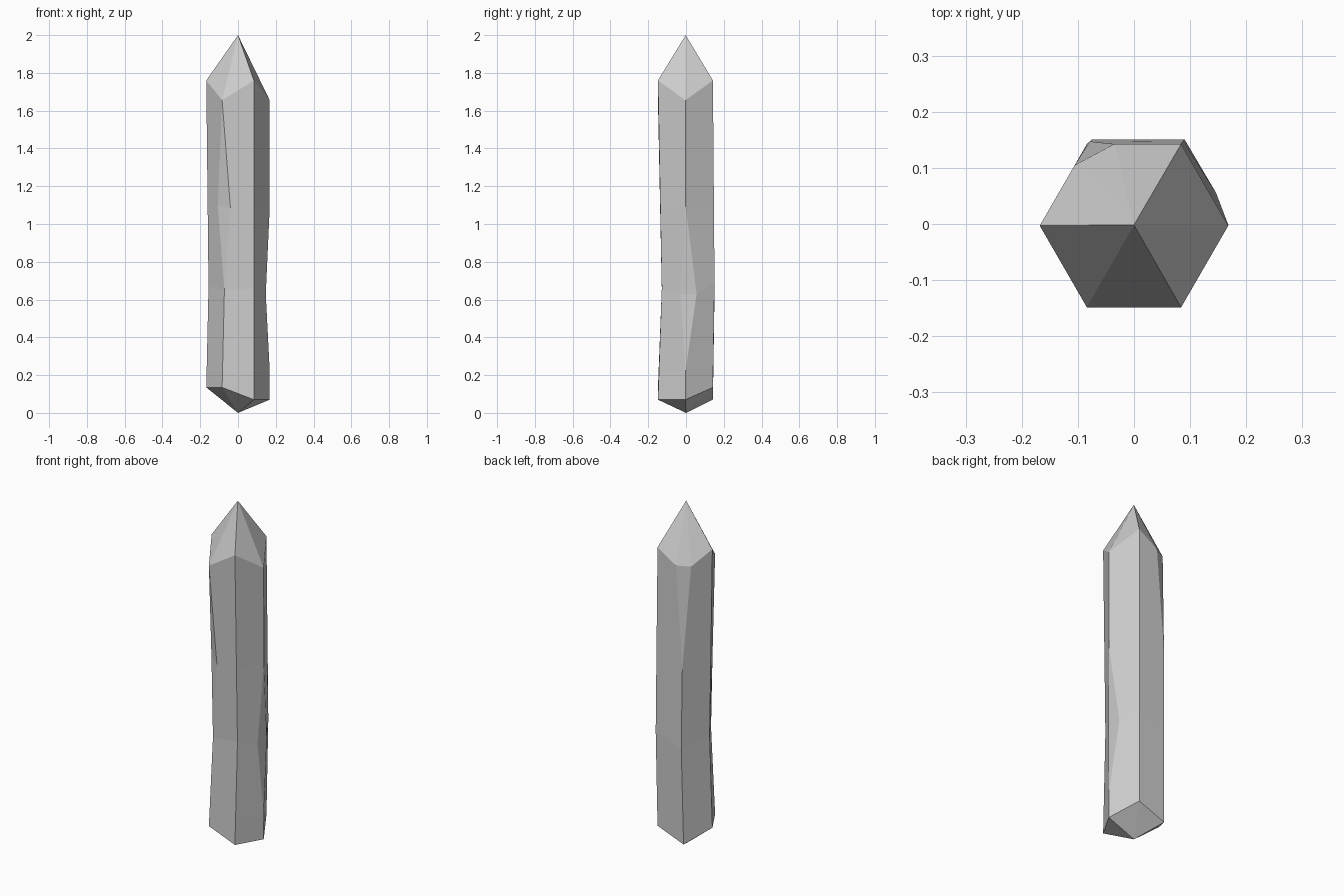
import bpy, bmesh, math
from mathutils import Vector

if "Cube" in bpy.data.objects:
    bpy.data.objects.remove(bpy.data.objects["Cube"])

R = 0.168
OFF = -0.003                      # base hexagon sits slightly forward
top_z = [1.655, 1.76, 1.655, 1.76, 1.655, 1.76]
low_z = [0.07, 0.135, 0.07, 0.135, 0.135, 0.07]


def corner(k, z):
    a = math.radians(60 * k)
    return Vector((R * math.cos(a), R * math.sin(a) + OFF, z))


# Corner lines of the shaft
low = [corner(k, low_z[k]) for k in range(6)]
top = [corner(k, top_z[k]) for k in range(6)]
bend = [Vector(p) for p in [(0.168, 0, 0.64), (0.09, 0.151, 0.69), (-0.075, 0.151, 0.63),
                            (-0.156, 0.005, 0.67), (-0.072, -0.128, 0.65), (0.086, -0.128, 0.66)]]
foot = [l.lerp(m, (0.22 - l.z) / (m.z - l.z)) for l, m in zip(low, bend)]
waist = [m.lerp(t, (1.09 - m.z) / (t.z - m.z)) for m, t in zip(bend, top)]

# Each ring holds a pair of points per corner; pairs differ where the edge is chipped
rings = [[[p, p] for p in ring] for ring in (low, foot, bend, waist, top)]
rings[2][0] = [Vector((0.147, -0.03, 0.63)), Vector((0.146, 0.056, 0.63))]
rings[3][4] = [Vector((-0.107, -0.092, 1.1)), Vector((-0.04, -0.137, 1.085))]
rings[4][2] = [top[2].lerp(top[1], 0.29), top[2].lerp(top[3], 0.26)]

bm = bmesh.new()


def face(points):
    bm.faces.new([bm.verts.new(p) for p in points])


# Shaft walls
flat = [[p for pair in ring for p in pair] for ring in rings]
for a, b in zip(flat, flat[1:]):
    for i in range(12):
        j = (i + 1) % 12
        pts = []
        for p in (a[i], a[j], b[j], b[i]):
            if all((p - q).length > 1e-5 for q in pts):
                pts.append(p)
        if len(pts) > 2:
            face(pts)

# Pointed tips
for ring, tip in ((flat[0], Vector((0, 0, 0))), (flat[-1], Vector((0, OFF / 2, 2)))):
    for i in range(12):
        p, q = ring[i], ring[(i + 1) % 12]
        if (p - q).length > 1e-5:
            face((p, q, tip))

bmesh.ops.remove_doubles(bm, verts=bm.verts, dist=1e-5)
bmesh.ops.recalc_face_normals(bm, faces=bm.faces)
mesh = bpy.data.meshes.new("crystal_shard")
bm.to_mesh(mesh)
bm.free()
obj = bpy.data.objects.new("crystal_shard", mesh)
bpy.context.collection.objects.link(obj)
